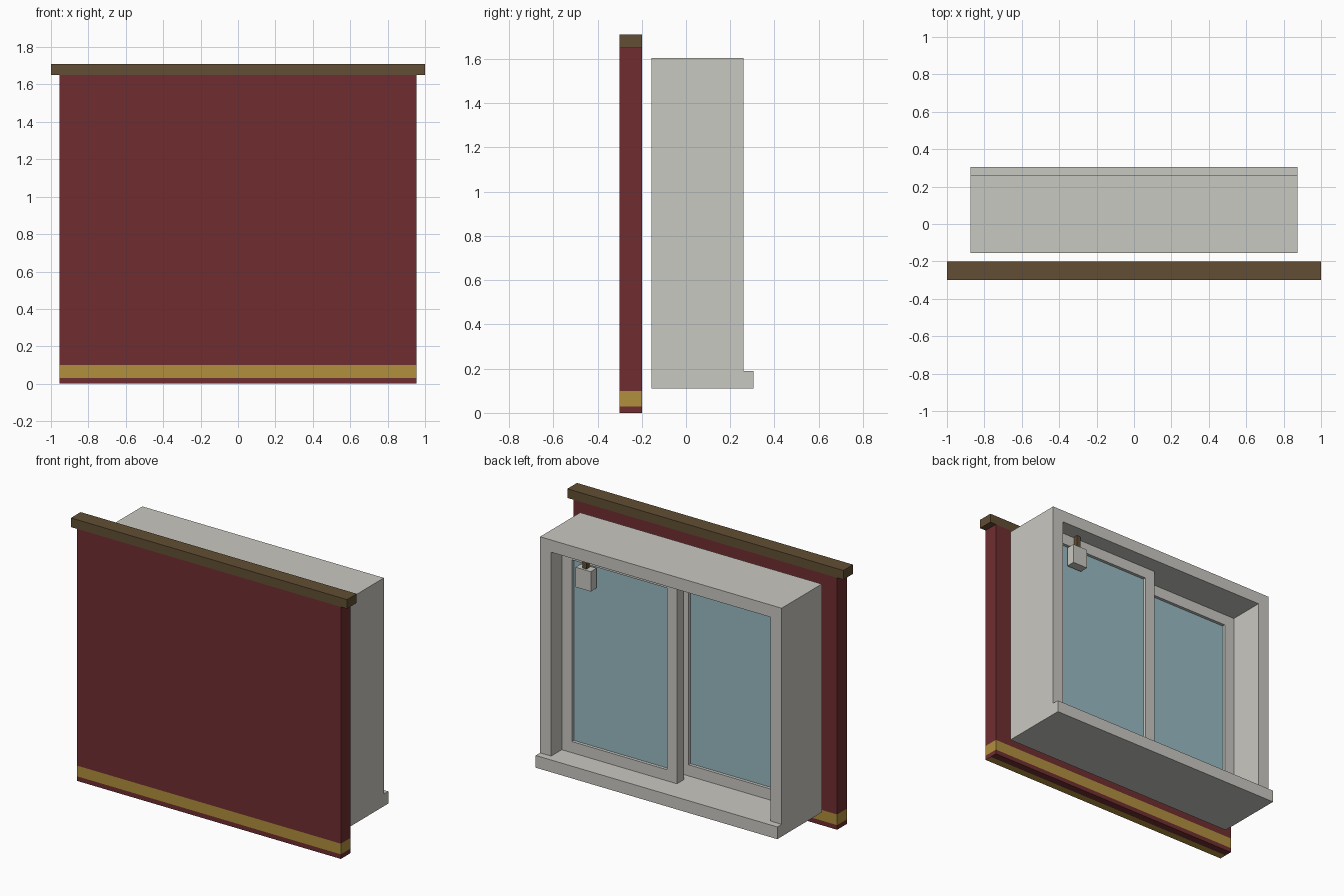
import bpy
import bmesh

cube = bpy.data.objects.get("Cube")
if cube:
    bpy.data.objects.remove(cube, do_unlink=True)


def material(name, rgb):
    mat = bpy.data.materials.new(name)
    mat.use_nodes = True
    mat.diffuse_color = (*rgb, 1)
    mat.node_tree.nodes["Principled BSDF"].inputs["Base Color"].default_value = (*rgb, 1)
    return mat


RED = material("dark red fabric", (0.162, 0.027, 0.030))
GOLD = material("gold trim", (0.434, 0.275, 0.048))
BROWN = material("brown wood", (0.122, 0.076, 0.034))
GREY = material("light grey frame", (0.584, 0.578, 0.539))
GLASS = material("blue glass", (0.319, 0.497, 0.552))


def finish(name, bm, *mats):
    bmesh.ops.recalc_face_normals(bm, faces=bm.faces)
    mesh = bpy.data.meshes.new(name)
    bm.to_mesh(mesh)
    bm.free()
    for mat in mats:
        mesh.materials.append(mat)
    obj = bpy.data.objects.new(name, mesh)
    bpy.context.collection.objects.link(obj)
    return obj


def box_mesh(x, y, z):
    """Box spanning the given (low, high) ranges."""
    bm = bmesh.new()
    bmesh.ops.create_cube(bm, size=1)
    for v in bm.verts:
        v.co = [lo + (c + 0.5) * (hi - lo) for c, (lo, hi) in zip(v.co, (x, y, z))]
    return bm


def box(name, mat, x, y, z):
    return finish(name, box_mesh(x, y, z), mat)


def ring(name, mat, x, y, z, border):
    """Rectangular frame in the xz plane with an open middle."""
    bm = bmesh.new()
    loops = []
    for depth in y:
        for b in (0, border):
            corners = ((x[0] + b, z[0] + b), (x[1] - b, z[0] + b),
                       (x[1] - b, z[1] - b), (x[0] + b, z[1] - b))
            loops.append([bm.verts.new((cx, depth, cz)) for cx, cz in corners])
    front_out, front_in, back_out, back_in = loops
    for a, b in ((front_out, front_in), (front_in, back_in),
                 (back_in, back_out), (back_out, front_out)):
        for i in range(4):
            j = (i + 1) % 4
            bm.faces.new((a[i], a[j], b[j], b[i]))
    return finish(name, bm, mat)


# Curtain with a gold band around it and a gold strip underneath
CURTAIN_Y = (-0.30, -0.20)
BAND = (0.03, 0.10)
bm = box_mesh((-0.955, 0.955), CURTAIN_Y, (0, 1.65))
cuts = [((0, 0, h), (0, 0, 1)) for h in BAND] + [((0, -0.25, 0), (0, 1, 0))]
for co, normal in cuts:
    bmesh.ops.bisect_plane(bm, geom=bm.verts[:] + bm.edges[:] + bm.faces[:],
                           plane_co=co, plane_no=normal)
for f in bm.faces:
    c = f.calc_center_median()
    in_band = BAND[0] < c.z < BAND[1]
    under_front = c.z < 0.001 and c.y < -0.25
    f.material_index = int(in_band or under_front)
finish("curtain", bm, RED, GOLD)

# Wooden curtain rail
box("curtain_rail", BROWN, (-1, 1), CURTAIN_Y, (1.65, 1.71))

# Deep window casing and projecting sill
ring("window_casing", GREY, (-0.875, 0.875), (-0.155, 0.26), (0.11, 1.605), 0.08)
box("window_sill", GREY, (-0.875, 0.875), (0.26, 0.305), (0.11, 0.19))

# Two sliding sashes on separate tracks, each with a recessed pane
BORDER = 0.073
for side, x, y in (("left", (-0.04, 0.795), (0.08, 0.15)),
                   ("right", (-0.795, 0.04), (-0.05, 0.02))):
    z = (0.19, 1.525)
    ring(side + "_sash", GREY, x, y, z, BORDER)
    box(side + "_pane", GLASS, (x[0] + BORDER, x[1] - BORDER), (y[0] + 0.02, y[1] - 0.02),
        (z[0] + BORDER, z[1] - BORDER))

# Small unit hanging from the casing on a stem
box("hanging_unit", GREY, (0.55, 0.66), (0.14, 0.20), (1.31, 1.44))
box("hanging_stem", BROWN, (0.59, 0.62), (0.155, 0.185), (1.44, 1.525))
